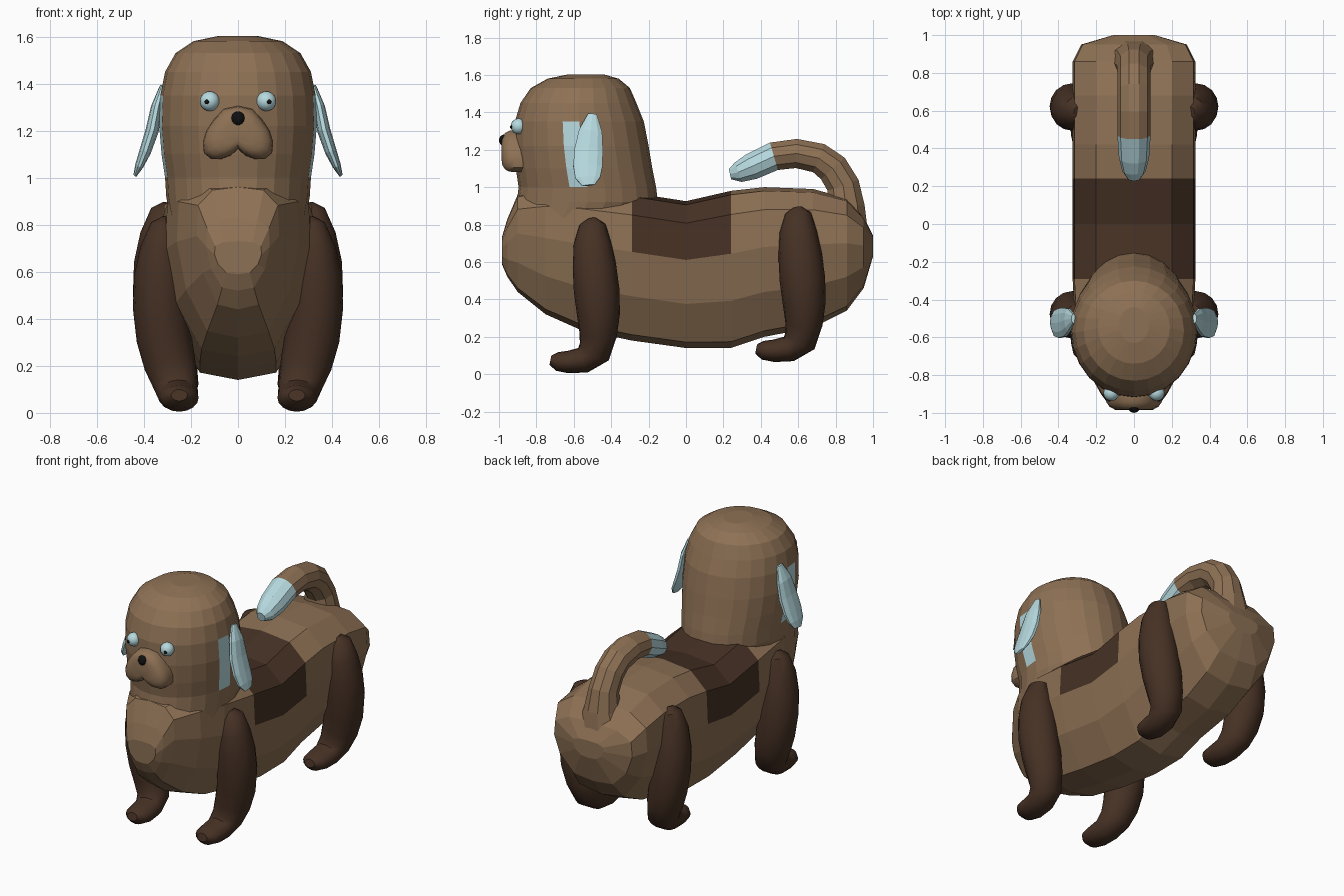
import bpy, bmesh, math
from mathutils import Vector


def material(name, rgb):
    m = bpy.data.materials.new(name)
    m.diffuse_color = (*rgb, 1)
    return m


BROWN = material("brown_fur", (0.27, 0.165, 0.09))
DARK = material("dark_fur", (0.062, 0.031, 0.018))
PALE = material("pale_blue", (0.47, 0.70, 0.74))
BLACK = material("black", (0.005, 0.005, 0.005))


def finish(name, bm, mats, pick=None, smooth=False):
    bmesh.ops.recalc_face_normals(bm, faces=bm.faces[:])
    for f in bm.faces:
        if pick and pick(f.calc_center_median()):
            f.material_index = 1
    me = bpy.data.meshes.new(name)
    bm.to_mesh(me)
    bm.free()
    for m in mats:
        me.materials.append(m)
    ob = bpy.data.objects.new(name, me)
    bpy.context.collection.objects.link(ob)
    if smooth:
        bpy.ops.object.select_all(action='DESELECT')
        ob.select_set(True)
        bpy.context.view_layer.objects.active = ob
        bpy.ops.object.shade_smooth_by_angle(angle=math.radians(40))
    return ob


def loft(name, rings, mats, pick=None, smooth=False):
    bm = bmesh.new()
    rows = [[bm.verts.new(p) for p in r] for r in rings]
    n = len(rows[0])
    for a, b in zip(rows, rows[1:]):
        for i in range(n):
            j = (i + 1) % n
            bm.faces.new((a[i], a[j], b[j], b[i]))
    bm.faces.new(rows[0])
    bm.faces.new(rows[-1])
    return finish(name, bm, mats, pick, smooth)


def tube(name, path, mats, sides=12, pick=None, smooth=False, mirror=1, shift=(0, 0, 0)):
    """Path rows: x, y, z, radius across x, radius across the other axis."""
    pts = [Vector((p[0] * mirror, p[1], p[2])) + Vector(shift) for p in path]
    rings = []
    for k, p in enumerate(path):
        t = (pts[min(k + 1, len(pts) - 1)] - pts[max(k - 1, 0)]).normalized()
        u = (Vector((1, 0, 0)) - t * t.x).normalized()
        v = t.cross(u)
        rings.append([pts[k] + u * p[3] * math.cos(a) + v * p[4] * math.sin(a)
                      for a in (2 * math.pi * i / sides for i in range(sides))])
    return loft(name, rings, mats, pick, smooth)


def ball(name, center, r, mat):
    bm = bmesh.new()
    bmesh.ops.create_uvsphere(bm, u_segments=16, v_segments=10, radius=r)
    bmesh.ops.translate(bm, verts=bm.verts, vec=center)
    return finish(name, bm, [mat], smooth=True)


# Body: sections along y (y, bottom, top, half width), with dark saddle patch
half = [(0, 1), (0.62, 0.975), (0.97, 0.85), (1, 0.6), (0.85, 0.3), (0.5, 0.04), (0, 0)]
outline = half + [(-x, z) for x, z in half[-2:0:-1]]
sections = [(-0.985, 0.59, 0.73, 0.10), (-0.955, 0.52, 0.83, 0.135), (-0.90, 0.44, 0.96, 0.175),
            (-0.75, 0.32, 1.0, 0.26), (-0.57, 0.24, 1.0, 0.31), (-0.29, 0.18, 0.97, 0.325),
            (0, 0.14, 0.925, 0.325), (0.24, 0.14, 0.98, 0.325), (0.42, 0.20, 1.0, 0.325),
            (0.68, 0.25, 0.99, 0.325), (0.86, 0.34, 0.94, 0.325), (0.95, 0.46, 0.84, 0.28),
            (1.0, 0.63, 0.74, 0.11)]
loft("body", [[(x * w, y, b + (t - b) * z) for x, z in outline] for y, b, t, w in sections],
     [BROWN, DARK], lambda c: -0.29 < c.y < 0.24 and c.z > 0.62)

# Head and neck: sections along z (z, front, back, half width), pale patch behind the ears
head = [(0.70, -0.92, -0.30, 0.27), (0.80, -0.92, -0.24, 0.285), (0.92, -0.905, -0.15, 0.305),
        (1.0, -0.895, -0.16, 0.31),
        (1.1, -0.91, -0.18, 0.325), (1.22, -0.92, -0.20, 0.335), (1.35, -0.915, -0.225, 0.33),
        (1.45, -0.885, -0.265, 0.31), (1.53, -0.83, -0.30, 0.265), (1.58, -0.74, -0.36, 0.19),
        (1.603, -0.63, -0.44, 0.08)]
rings = []
for z, f, b, w in head:
    cy, ry = (f + b) / 2, (b - f) / 2
    rings.append([(w * math.cos(a), cy + ry * math.sin(a), z)
                  for a in (math.pi * i / 12 for i in range(24))])
loft("head", rings, [BROWN, PALE],
     lambda c: abs(c.x) > 0.3 and -0.63 < c.y < -0.55 and 1.0 < c.z < 1.32)

# Muzzle: jowled outline shrinking towards a rounded front
side = [(0, 1.305), (0.06, 1.292), (0.10, 1.25), (0.135, 1.20), (0.15, 1.15), (0.145, 1.105),
        (0.115, 1.08), (0.07, 1.08), (0.03, 1.095), (0, 1.122)]
prof = side + [(-x, z) for x, z in side[-2:0:-1]]
layers = [(-0.84, 0.97), (-0.915, 1.0), (-0.945, 0.97), (-0.968, 0.86), (-0.982, 0.66), (-0.986, 0.4)]
loft("muzzle", [[(x * s, y, 1.19 + (z - 1.19) * s) for x, z in prof] for y, s in layers],
     [BROWN], smooth=True)

# Nose
ball("nose", (0, -0.968, 1.25), 0.032, BLACK)

# Tail curling forward over the back, pale tip
tube("tail", [(0, 0.85, 0.76, 0.17, 0.13), (0, 0.855, 0.90, 0.11, 0.105),
              (0, 0.84, 1.01, 0.09, 0.092), (0, 0.785, 1.10, 0.088, 0.09),
              (0, 0.71, 1.155, 0.088, 0.085), (0, 0.59, 1.18, 0.088, 0.082),
              (0, 0.47, 1.165, 0.088, 0.08), (0, 0.35, 1.11, 0.08, 0.075),
              (0, 0.28, 1.08, 0.062, 0.058), (0, 0.235, 1.07, 0.03, 0.03)],
     [BROWN, PALE], 10, lambda c: c.y < 0.47 and c.z > 1)

# Paired parts: legs, ears, eyes, chest folds
leg = [(0.30, -0.505, 0.83, 0.02, 0.025), (0.31, -0.50, 0.80, 0.06, 0.07),
       (0.325, -0.50, 0.70, 0.09, 0.10), (0.33, -0.49, 0.58, 0.112, 0.116),
       (0.33, -0.478, 0.45, 0.117, 0.122), (0.315, -0.468, 0.32, 0.117, 0.115),
       (0.29, -0.47, 0.21, 0.11, 0.10), (0.265, -0.49, 0.12, 0.095, 0.09),
       (0.255, -0.55, 0.075, 0.085, 0.07), (0.25, -0.63, 0.065, 0.083, 0.06),
       (0.25, -0.69, 0.068, 0.07, 0.05), (0.25, -0.725, 0.075, 0.035, 0.025)]
ear = [(0.32, -0.50, 1.39, 0.012, 0.025), (0.345, -0.51, 1.30, 0.025, 0.065),
       (0.365, -0.52, 1.20, 0.028, 0.08), (0.395, -0.525, 1.11, 0.025, 0.082),
       (0.42, -0.525, 1.05, 0.018, 0.07), (0.437, -0.52, 1.01, 0.008, 0.035)]
fold = [(0.12, -0.885, 0.92, 0.012, 0.012), (0.10, -0.905, 0.84, 0.014, 0.014),
        (0.09, -0.935, 0.76, 0.006, 0.006)]
for s, label in ((-1, "left"), (1, "right")):
    tube("front_leg_" + label, leg, [DARK], 16, smooth=True, mirror=s)
    tube("back_leg_" + label, leg, [DARK], 16, smooth=True, mirror=s, shift=(0, 1.1, 0.06))
    tube("ear_" + label, ear, [PALE], 10, mirror=s)
    tube("chest_fold_" + label, fold, [BROWN], 6, mirror=s)
    ball("eye_" + label, (s * 0.12, -0.895, 1.325), 0.042, PALE)
    ball("pupil_" + label, (s * 0.132, -0.931, 1.322), 0.01, BLACK)
